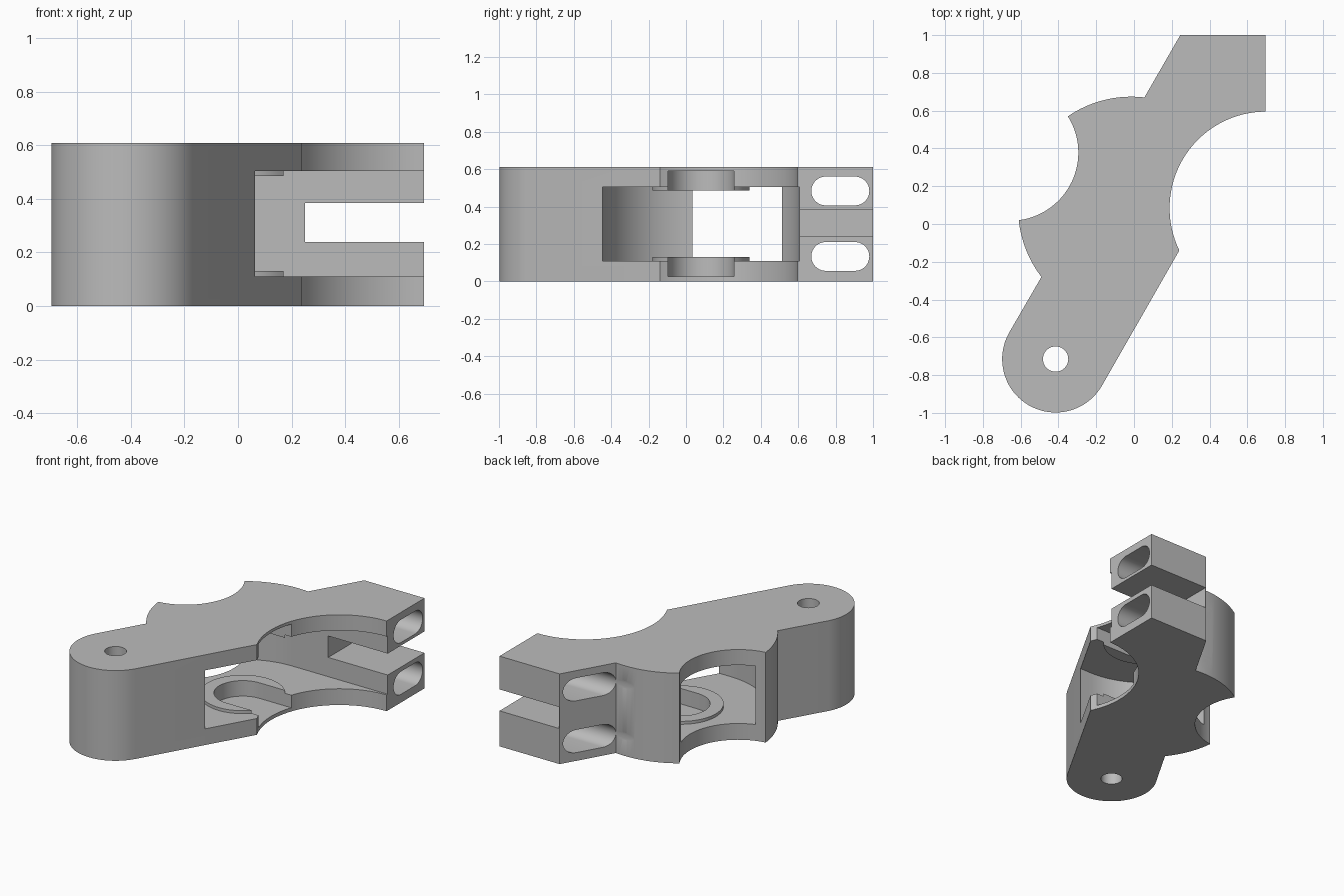
import bpy, bmesh
from math import atan2, hypot, cos, sin, pi, radians

cube = bpy.data.objects.get("Cube")
if cube:
    bpy.data.objects.remove(cube)

grey = bpy.data.materials.new("plain grey")
grey.use_nodes = True
grey.diffuse_color = (0.5, 0.5, 0.5, 1)
grey.node_tree.nodes["Principled BSDF"].inputs["Base Color"].default_value = (0.5, 0.5, 0.5, 1)

HEIGHT = 0.61
HUB = (-0.02, 0.08)
PIN = (-0.415, -0.715)
CAVITY_LOW, CAVITY_HIGH = 0.11, 0.505


def arc(centre, start, end, turn, steps=32):
    """Points from start to end about centre; turn is 1 for anticlockwise, -1 for clockwise."""
    cx, cy = centre
    a = atan2(start[1] - cy, start[0] - cx)
    b = atan2(end[1] - cy, end[0] - cx)
    sweep = turn * ((turn * (b - a)) % (2 * pi))
    ra = hypot(start[0] - cx, start[1] - cy)
    rb = hypot(end[0] - cx, end[1] - cy)
    points = []
    for i in range(steps + 1):
        t = i / steps
        r = ra + (rb - ra) * t
        points.append((cx + r * cos(a + sweep * t), cy + r * sin(a + sweep * t)))
    return points


def prism(name, profile, low, high, axis="z"):
    """Extrude a closed profile along z, or a (y, z) profile along x."""
    bm = bmesh.new()
    place = (lambda p: (p[0], p[1], low)) if axis == "z" else (lambda p: (low, p[0], p[1]))
    face = bm.faces.new([bm.verts.new(place(p)) for p in profile])
    moved = bmesh.ops.extrude_face_region(bm, geom=[face])["geom"]
    step = (0, 0, high - low) if axis == "z" else (high - low, 0, 0)
    bmesh.ops.translate(bm, vec=step, verts=[v for v in moved if isinstance(v, bmesh.types.BMVert)])
    bmesh.ops.recalc_face_normals(bm, faces=bm.faces)
    mesh = bpy.data.meshes.new(name)
    bm.to_mesh(mesh)
    bm.free()
    mesh.materials.append(grey)
    obj = bpy.data.objects.new(name, mesh)
    bpy.context.collection.objects.link(obj)
    return obj


def activate(obj):
    bpy.ops.object.select_all(action="DESELECT")
    obj.select_set(True)
    bpy.context.view_layer.objects.active = obj


def carve(body, cutter):
    cutter.hide_render = True
    mod = body.modifiers.new("cut", "BOOLEAN")
    mod.operation, mod.solver, mod.object = "DIFFERENCE", "EXACT", cutter
    activate(body)
    bpy.ops.object.modifier_apply(modifier=mod.name)
    bpy.data.objects.remove(cutter)


def box(name, x, y, z):
    return prism(name, [(x[0], y[0]), (x[1], y[0]), (x[1], y[1]), (x[0], y[1])], *z)


def offset(centre, radius, degrees):
    a = radians(degrees)
    return (centre[0] + radius * cos(a), centre[1] + radius * sin(a))


# Bracket body: arm, right bite, rounded pin end, hub rim and left bite
rim_low, bite_low, bite_high, rim_high = (-0.49, -0.28), (-0.61, 0.02), (-0.35, 0.57), (0.055, 0.67)
outline = [(0.245, 1.0), (0.695, 1.0)]
outline += arc((0.70, 0.085), (0.695, 0.595), (0.24, -0.14), 1, 48)
outline += arc(PIN, offset(PIN, 0.283, -30), offset(PIN, 0.283, 150), -1, 40)
outline += arc(HUB, rim_low, bite_low, -1, 16)
outline += arc((-0.655, 0.38), bite_low, bite_high, 1)[1:]
outline += arc(HUB, bite_high, rim_high, -1, 16)[1:]
body = prism("bracket_body", outline, 0, HEIGHT)

# Pin hole
pin_circle = [offset(PIN, 0.067, i * 360 / 40) for i in range(40)]
carve(body, prism("pin_hole", pin_circle, -0.1, HEIGHT + 0.1))

# Round cavity between the two plates, open toward the right bite
r = 0.527
cavity = arc(HUB, offset(HUB, r, 90), offset(HUB, r, 270), 1, 64)
cavity += [(0.9, HUB[1] - r), (0.9, HUB[1] + r)]
carve(body, prism("hub_cavity", cavity, CAVITY_LOW, CAVITY_HIGH))

# Clamp slot splitting the arm
carve(body, box("clamp_slot", (0.25, 0.9), (0.4, 1.2), (0.24, 0.385)))

# Long bolt holes through both jaws
for middle in (0.133, 0.483):
    half = 0.077
    ends = [(0.98 - half, middle), (0.67 + half, middle)]
    slot = []
    for end, angle in zip(ends, (-90, 90)):
        slot += arc(end, offset(end, half, angle), offset(end, half, angle + 180), 1, 20)
    carve(body, prism("bolt_hole", slot, -0.3, 0.9, axis="x"))

# U-shaped pockets in both plates, and the raised rings around them
inner, outer = 0.177, 0.26
mouth = (outer ** 2 - inner ** 2) ** 0.5
pocket = arc(HUB, offset(HUB, inner, 90), offset(HUB, inner, 270), 1)
open_pocket = pocket + [(0.5, HUB[1] - inner), (0.5, HUB[1] + inner)]
ring = pocket + arc(HUB, (HUB[0] + mouth, HUB[1] - inner), (HUB[0] + mouth, HUB[1] + inner), -1, 48)
parts = [body]
for name, floor, plate, lip in (("lower_ring", 0.025, CAVITY_LOW, 0.13),
                                ("upper_ring", 0.59, CAVITY_HIGH, 0.485)):
    middle = (CAVITY_LOW + CAVITY_HIGH) / 2
    carve(body, prism("pocket", open_pocket, min(floor, middle), max(floor, middle)))
    parts.append(prism(name, ring, min(plate, lip), max(plate, lip)))

for part in parts:
    activate(part)
    bpy.ops.object.shade_smooth_by_angle(angle=radians(25))
